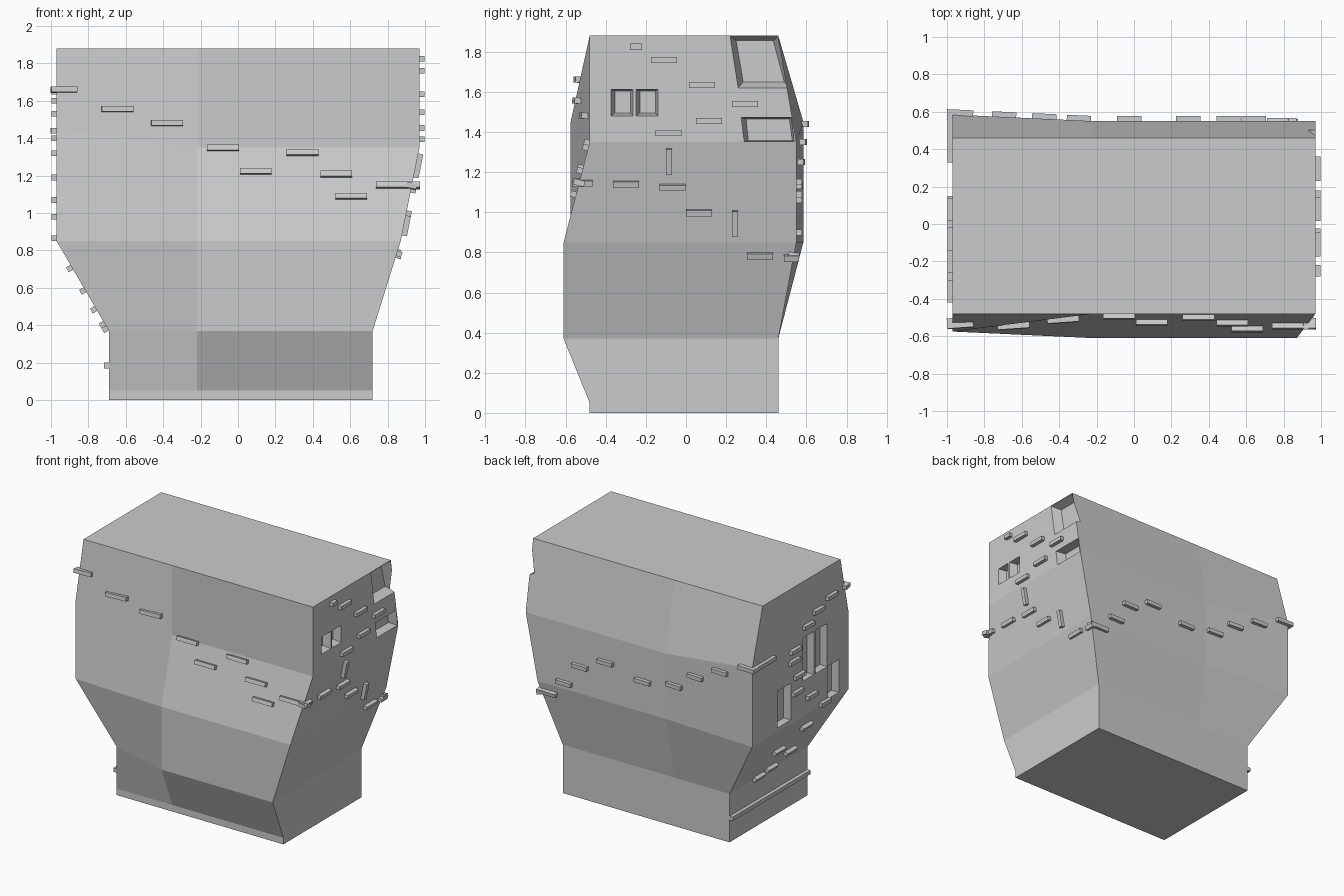
import bpy, bmesh
from mathutils import Vector, Matrix
from mathutils.bvhtree import BVHTree

if "Cube" in bpy.data.objects:
    bpy.data.objects.remove(bpy.data.objects["Cube"])


def add_object(name, bm):
    bmesh.ops.recalc_face_normals(bm, faces=bm.faces)
    me = bpy.data.meshes.new(name)
    bm.to_mesh(me)
    ob = bpy.data.objects.new(name, me)
    bpy.context.collection.objects.link(ob)
    return ob


def loft(bm, loops):
    rows = [[bm.verts.new(p) for p in loop] for loop in loops]
    n = len(rows[0])
    for a, b in zip(rows, rows[1:]):
        for i in range(n):
            j = (i + 1) % n
            bm.faces.new((a[i], a[j], b[j], b[i]))
    bm.faces.new(rows[0])
    bm.faces.new(rows[-1])


# Faceted main body: height, left x, right x, front y (left, rest), back y (left, rest)
levels = [
    (0.00, -.69, .72, -.48, -.48, .46, .46),
    (0.05, -.69, .72, -.48, -.48, .46, .46),
    (0.37, -.69, .72, -.48, -.61, .46, .46),
    (0.85, -.97, .87, -.575, -.61, .585, .55),
    (1.35, -.97, .97, -.575, -.48, .585, .55),
    (1.88, -.97, .97, -.48, -.48, .46, .46),
]
rings = []
for z, xl, xr, fl, fr, bl, br in levels:
    zl = 1.45 if z == 1.35 else z      # left end breaks a little higher
    rings.append([(xl, fl, zl), (-.22, fr, z), (xr, fr, z),
                  (xr, br, z), (-.22, br, z), (xl, bl, zl)])
bm = bmesh.new()
loft(bm, rings)
body = add_object("body", bm)
bm.free()
bm = bmesh.new()
bm.from_mesh(body.data)
tree = BVHTree.FromBMesh(bm)
bm.free()

# Window recesses: mouth and floor outlines in (y, z), cut into an end face
cut = bmesh.new()


def recess(side, mouth, floor, depth):
    x = .97 * side
    lo = [(x - side * depth, y, z) for y, z in floor]
    mid = [(x, y, z) for y, z in mouth]
    out = [(x + side * .06, y, z) for y, z in mouth]
    loft(cut, [lo, mid, out])


def rect(y0, y1, z0, z1):
    return [(y0, z0), (y1, z0), (y1, z1), (y0, z1)]


for y0, y1 in ((-.375, -.265), (-.25, -.14)):
    recess(1, rect(y0, y1, 1.48, 1.612), rect(y0 + .02, y1 - .012, 1.495, 1.605), .06)
recess(1, [(.26, 1.62), (.515, 1.62), (.456, 1.876), (.22, 1.876)],
       [(.285, 1.65), (.49, 1.65), (.435, 1.855), (.25, 1.855)], .07)
recess(1, [(.29, 1.352), (.54, 1.352), (.525, 1.472), (.275, 1.472)],
       [(.31, 1.358), (.53, 1.358), (.515, 1.465), (.30, 1.465)], .07)
for r in (rect(.12, .28, .88, 1.16), rect(-.16, -.03, 1.12, 1.45),
          rect(-.32, -.18, 1.12, 1.45), rect(-.46, -.33, .87, 1.12)):
    recess(-1, r, r, .06)
cutter = add_object("recess_cutter", cut)
cut.free()
mod = body.modifiers.new("recesses", 'BOOLEAN')
mod.operation = 'DIFFERENCE'
mod.solver = 'EXACT'
mod.object = cutter
bpy.context.view_layer.objects.active = body
body.select_set(True)
bpy.ops.object.modifier_apply(modifier="recesses")
cutter.hide_render = True
cutter.hide_set(True)


# Small bars laid on the surface
def bar(bm, start, direction, length, upright=False):
    hit, n, _, _ = tree.ray_cast(Vector(start), Vector(direction))
    if hit is None:
        return
    t = Vector((0, 0, 1)).cross(n).normalized()
    u = n.cross(t)
    w, h = (.03, length) if upright else (length, .03)
    rot = Matrix((t, u, n)).transposed().to_4x4()
    m = Matrix.Translation(hit) @ rot @ Matrix.Diagonal((w, h, .055, 1))
    bmesh.ops.create_cube(bm, size=1, matrix=m)


front = [(-.93, 1.66, .14), (-.645, 1.555, .17), (-.38, 1.48, .17), (-.08, 1.345, .17),
         (.095, 1.22, .17), (.345, 1.32, .17), (.525, 1.205, .17), (.605, 1.087, .17),
         (.855, 1.147, .235)]
back = [(-.93, 1.44, .14), (-.695, 1.35, .13), (-.48, 1.25, .13), (-.295, 1.13, .13),
        (-.025, 1.09, .13), (.29, 1.15, .13), (.505, 1.06, .13), (.64, .90, .13),
        (.79, .785, .16)]
right = [(-.25, 1.825, .06), (-.11, 1.76, .13), (.08, 1.635, .13), (.295, 1.54, .13),
         (.115, 1.455, .13), (-.088, 1.395, .13), (-.515, 1.147, .10), (-.30, 1.142, .13),
         (-.068, 1.125, .13), (.065, 1.0, .13), (.368, .785, .13), (.525, .775, .075)]
left = [(-.36, 1.65, .12), (-.20, 1.60, .12), (-.08, 1.53, .12), (.08, 1.40, .12),
        (.09, 1.32, .12), (.03, 1.19, .12), (.05, 1.07, .12), (-.12, .98, .12),
        (-.28, .865, .12), (.46, 1.44, .26), (-.17, .71, .12), (.06, .59, .12),
        (-.16, .49, .12), (0, .41, .12), (.13, .385, .12)]

bm = bmesh.new()
for x, z, l in front:
    bar(bm, (x, -3, z), (0, 1, 0), l)
for x, z, l in back:
    bar(bm, (x, 3, z), (0, -1, 0), l)
add_object("front_and_back_bars", bm)
bm.free()

bm = bmesh.new()
for y, z, l in right:
    bar(bm, (3, y, z), (-1, 0, 0), l)
bar(bm, (3, -.085, 1.255), (-1, 0, 0), .13, True)
bar(bm, (3, .245, .945), (-1, 0, 0), .13, True)
for y, z, l in left:
    bar(bm, (-3, y, z), (1, 0, 0), l)
# Long ledge on the lower left end
bar(bm, (-3, -.01, .185), (1, 0, 0), .94)
add_object("end_bars", bm)
bm.free()
